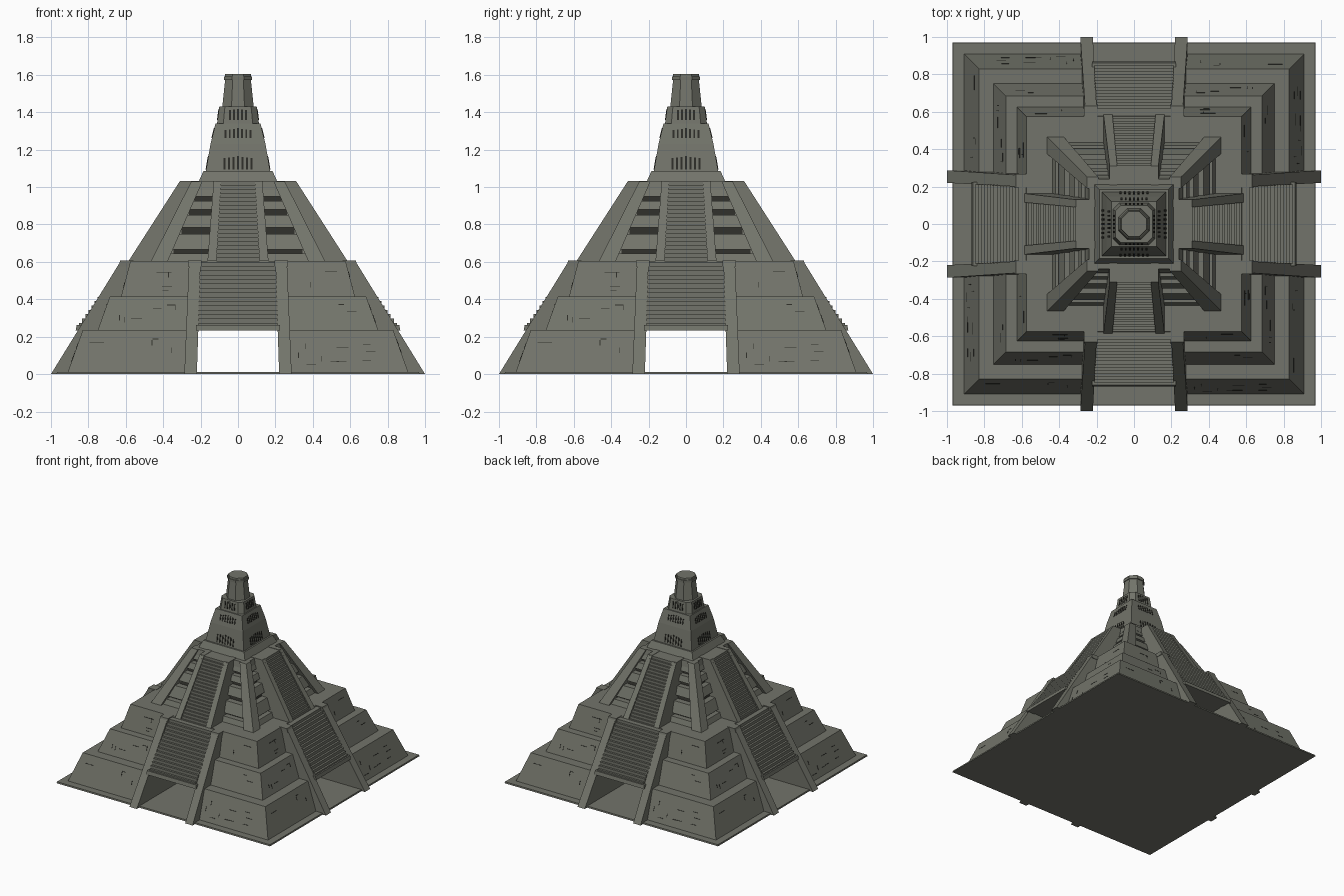
import bpy, bmesh, math, random
from mathutils import Matrix, Vector

if "Cube" in bpy.data.objects:
    bpy.data.objects.remove(bpy.data.objects["Cube"])
random.seed(4)


def material(name, rgb):
    m = bpy.data.materials.new(name)
    m.diffuse_color = (*rgb, 1)
    m.use_nodes = True
    m.node_tree.nodes["Principled BSDF"].inputs["Base Color"].default_value = m.diffuse_color
    return m


STONE = material("grey_green_stone", (0.17, 0.175, 0.145))
DARK = material("dark_gap", (0.025, 0.025, 0.02))


def build(name, parts, mat=STONE, turns=4):
    """Join parts into one object, repeated around the vertical axis."""
    bm = bmesh.new()
    for k in range(turns):
        rot = Matrix.Rotation(k * math.pi / 2, 3, 'Z')
        for verts, faces in parts:
            vs = [bm.verts.new(rot @ Vector(v)) for v in verts]
            for f in faces:
                bm.faces.new([vs[i] for i in f])
    bmesh.ops.recalc_face_normals(bm, faces=bm.faces)
    me = bpy.data.meshes.new(name)
    bm.to_mesh(me)
    bm.free()
    me.materials.append(mat)
    ob = bpy.data.objects.new(name, me)
    bpy.context.collection.objects.link(ob)
    return ob


def loft(a, b):
    """Closed solid between two matching loops."""
    n = len(a)
    faces = [tuple(range(n)), tuple(range(n, 2 * n))]
    faces += [(i, (i + 1) % n, n + (i + 1) % n, n + i) for i in range(n)]
    return list(a) + list(b), faces


def rect(x0, x1, y0, y1, z):
    return [(x0, y0, z), (x1, y0, z), (x1, y1, z), (x0, y1, z)]


def frustum(z0, z1, a0, a1):
    return loft(rect(-a0, a0, -a0, a0, z0), rect(-a1, a1, -a1, a1, z1))


def octagon(z, r, c=0.414):
    p = [(r, -r * c), (r, r * c), (r * c, r), (-r * c, r),
         (-r, r * c), (-r, -r * c), (-r * c, -r), (r * c, -r)]
    return [(x, y, z) for x, y in p]


def plate(x0, x1, z0, z1, tier, t=0.003):
    """Thin strip lying on the sloping front face of a tier."""
    tz0, tz1, a0, a1 = tier
    y = lambda z: -(a0 + (a1 - a0) * (z - tz0) / (tz1 - tz0))
    ring = lambda z: rect(x0, x1, y(z) - t, y(z) + t, z)
    return loft(ring(z0), ring(z1))


def stair(half, y0, z0, y1, z1, n, floor, back):
    """Stepped profile in the front, extruded across x."""
    pts = [(back, floor), (y0, floor), (y0, z0)]
    dy, dz = (y1 - y0) / n, (z1 - z0) / n
    for i in range(n):
        pts += [(y0 + i * dy, z0 + (i + 1) * dz), (y0 + (i + 1) * dy, z0 + (i + 1) * dz)]
    pts.append((back, z1))
    return loft([(-half, y, z) for y, z in pts], [(half, y, z) for y, z in pts])


def mirrored(parts):
    return parts + [([(-x, y, z) for x, y, z in v], f) for v, f in parts]


# ground slab and terraces; the lowest terrace is four corners around a crossing tunnel
T1 = (0.01, 0.235, 0.91, 0.83)
T2 = (0.235, 0.415, 0.75, 0.685)
T3 = (0.415, 0.605, 0.625, 0.575)
build("ground_slab", [frustum(0, 0.012, 0.97, 0.968)], turns=1)
build("lower_terrace_corners", [loft(rect(0.22, 0.91, -0.91, -0.22, 0.01),
                                     rect(0.22, 0.83, -0.83, -0.22, 0.235))])
build("middle_terrace", [frustum(*T2)], turns=1)
build("top_terrace", [frustum(*T3)], turns=1)

# lower stairs, doorway lintels and sloping side walls
build("lower_stairs", [stair(0.21, -0.85, 0.25, -0.60, 0.60, 15, 0.235, -0.5)])
build("doorway_lintel", [loft(rect(-0.225, 0.225, -0.868, -0.80, 0.232),
                              rect(-0.225, 0.225, -0.862, -0.80, 0.262))])
walls = [loft(rect(0.22, 0.287, -1.0, -0.55, 0), rect(0.2, 0.262, -0.63, -0.55, 0.6)),
         loft(rect(0.195, 0.267, -0.64, -0.56, 0.575), rect(0.195, 0.267, -0.63, -0.56, 0.607))]
build("lower_stair_wall", mirrored(walls))

# upper body: recessed core, ledges, corner ribs, platform
build("upper_core", [frustum(0.605, 1.0, 0.39, 0.20)], turns=1)
ledges = []
for z0, z1 in ((0.605, 0.645), (0.665, 0.75), (0.785, 0.85), (0.88, 0.925), (0.95, 0.985)):
    a = 0.435 - (z0 - 0.605) * 0.5
    ledges.append(frustum(z0, z1, a, a - (z1 - z0) * 0.4))
build("upper_ledges", ledges, turns=1)
build("corner_rib", [loft(rect(0.375, 0.465, -0.465, -0.375, 0.605),
                          rect(0.19, 0.25, -0.25, -0.19, 1.03))])
build("upper_platform", [frustum(0.985, 1.03, 0.25, 0.24)], turns=1)
under = []
for z0, z1 in ((0.645, 0.665), (0.75, 0.785), (0.85, 0.88), (0.925, 0.95)):
    under += mirrored([plate(0.14, 0.36 - (z0 - 0.605) * 0.4, z0, z1, (0.605, 1.0, 0.39, 0.20))])
build("ledge_shadow_gap", under, DARK)

# upper stairs and their side walls
build("upper_stairs", [stair(0.117, -0.565, 0.605, -0.30, 1.03, 20, 0.605, -0.18)])
build("upper_stair_wall", mirrored([
    loft(rect(0.115, 0.163, -0.585, -0.30, 0.605), rect(0.09, 0.13, -0.31, -0.18, 1.033))]))

# tower: stacked square tiers, octagonal shaft and cap
A = (1.085, 1.23, 0.172, 0.147)
B = (1.23, 1.34, 0.147, 0.12)
C = (1.34, 1.43, 0.112, 0.10)
build("tower_base", [frustum(1.03, 1.085, 0.21, 0.185)], turns=1)
build("tower_tiers", [frustum(*A), frustum(*B)], turns=1)
build("tower_neck", [loft(octagon(C[0], C[2], 0.7), octagon(C[1], C[3], 0.7))], turns=1)
build("tower_shaft", [loft(octagon(1.43, 0.084), octagon(1.58, 0.068))], turns=1)
build("tower_cap", [loft(octagon(1.572, 0.076), octagon(1.592, 0.076)),
                    loft(octagon(1.592, 0.07), octagon(1.605, 0.068))], turns=1)

# narrow dark window slots on each tower tier
slots = []
for tier, z0, z1, span, n in ((A, 1.095, 1.165, 0.072, 7), (B, 1.262, 1.315, 0.066, 7),
                              (C, 1.358, 1.418, 0.042, 5)):
    for i in range(n):
        x = span * (2 * i / (n - 1) - 1)
        slots.append(plate(x - 0.005, x + 0.005, z0, z1 - abs(x) * 0.15, tier))
build("window_slots", slots, DARK)

# scattered masonry joints on the terrace faces
joints = []
for tier, count in ((T1, 14), (T2, 8), (T3, 6)):
    z0, z1, a0, a1 = tier
    for i in range(count):
        side = random.choice((-1, 1))
        x = side * random.uniform(0.32, a1 - 0.05)
        z = random.uniform(z0 + 0.03, z1 - 0.04)
        w, h = (random.uniform(0.015, 0.04), 0.003) if i % 3 else (0.002, 0.03)
        joints.append(plate(x - w, x + w, z, z + h, tier, 0.002))
build("masonry_joints", joints, DARK)
